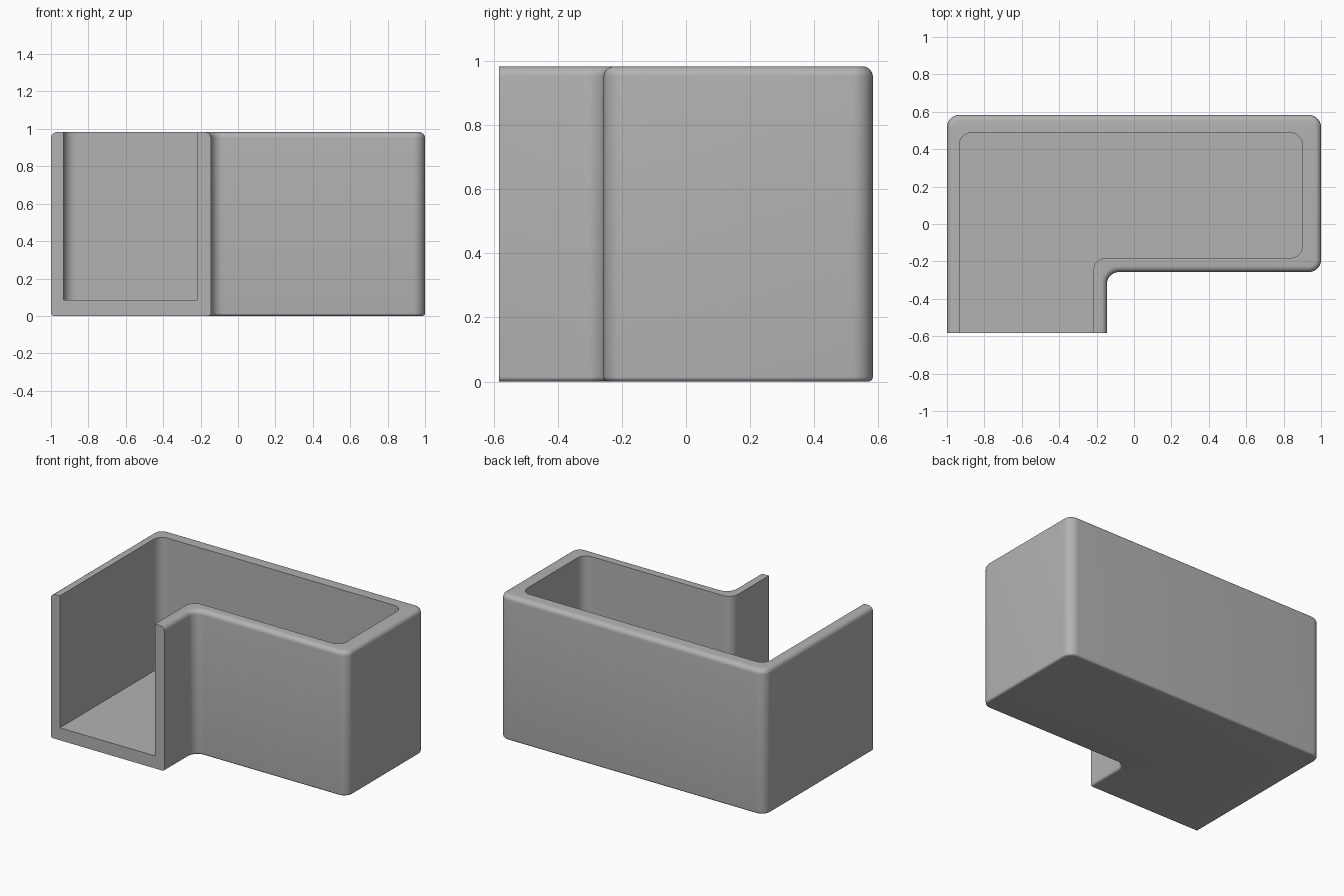
import bpy, bmesh
from math import pi, sin, cos, radians
from mathutils import Vector

cube = bpy.data.objects.get("Cube")
if cube:
    bpy.data.objects.remove(cube, do_unlink=True)

FRONT = -0.583
HEIGHT = 0.983
FLOOR = 0.085
CORNER = 0.065
SEGMENTS = 10

# L-shaped outlines: left, right, step x, step y, back
OUTER = (-1.0, 1.0, -0.145, -0.257, 0.583)
INNER = (-0.933, 0.90, -0.217, -0.182, 0.488)


def outline(bounds, inset, z):
    """Open L-shaped path with filleted corners, starting and ending at the front."""
    left, right, step_x, step_y, back = bounds
    left, right, step_x = left + inset, right - inset, step_x - inset
    step_y, back = step_y + inset, back - inset
    corners = [Vector(p) for p in ((left, FRONT), (left, back), (right, back),
                                   (right, step_y), (step_x, step_y), (step_x, FRONT))]
    radii = [CORNER - inset] * 3 + [CORNER + inset]
    points = [corners[0]]
    for i, r in enumerate(radii, 1):
        a = (corners[i - 1] - corners[i]).normalized()
        b = (corners[i + 1] - corners[i]).normalized()
        centre = corners[i] + (a + b) * r
        for k in range(SEGMENTS + 1):
            t = k / SEGMENTS * pi / 2
            points.append(centre - b * r * cos(t) - a * r * sin(t))
    points.append(corners[-1])
    return [(p.x, p.y, z) for p in points]


def edge_round(radius, z_centre, direction):
    """Inset and height pairs of a rounded edge, from the wall outward to the flat."""
    steps = 6
    return [(radius * (1 - cos(k / steps * pi / 2)),
             z_centre + direction * radius * sin(k / steps * pi / 2)) for k in range(steps + 1)]


# Wall section: rounded bottom edge, rounded top edge, then the sharp inner wall
low, high = 0.015, 0.032
section = edge_round(low, low, -1)[::-1] + edge_round(high, HEIGHT - high, 1)
loops = [outline(OUTER, inset, z) for inset, z in section]
loops += [outline(INNER, 0, HEIGHT), outline(INNER, 0, FLOOR)]

bm = bmesh.new()
rings = [[bm.verts.new(p) for p in loop] for loop in loops]
for lower, upper in zip(rings, rings[1:]):
    for i in range(len(lower) - 1):
        bm.faces.new((lower[i], lower[i + 1], upper[i + 1], upper[i]))

# Underside, inner floor and the flat U-shaped front end
bm.faces.new(rings[0])
bm.faces.new(rings[-1])
bm.faces.new([r[0] for r in rings] + [r[-1] for r in reversed(rings)])
bmesh.ops.recalc_face_normals(bm, faces=bm.faces)

mesh = bpy.data.meshes.new("corner_trough")
bm.to_mesh(mesh)
bm.free()
trough = bpy.data.objects.new("corner_trough", mesh)
bpy.context.collection.objects.link(trough)

# Plain grey finish
grey = bpy.data.materials.new("plain_grey")
grey.use_nodes = True
colour = (0.45, 0.45, 0.45, 1)
grey.diffuse_color = colour
grey.node_tree.nodes["Principled BSDF"].inputs["Base Color"].default_value = colour
mesh.materials.append(grey)

bpy.ops.object.select_all(action='DESELECT')
trough.select_set(True)
bpy.context.view_layer.objects.active = trough
bpy.ops.object.shade_smooth_by_angle(angle=radians(30))
